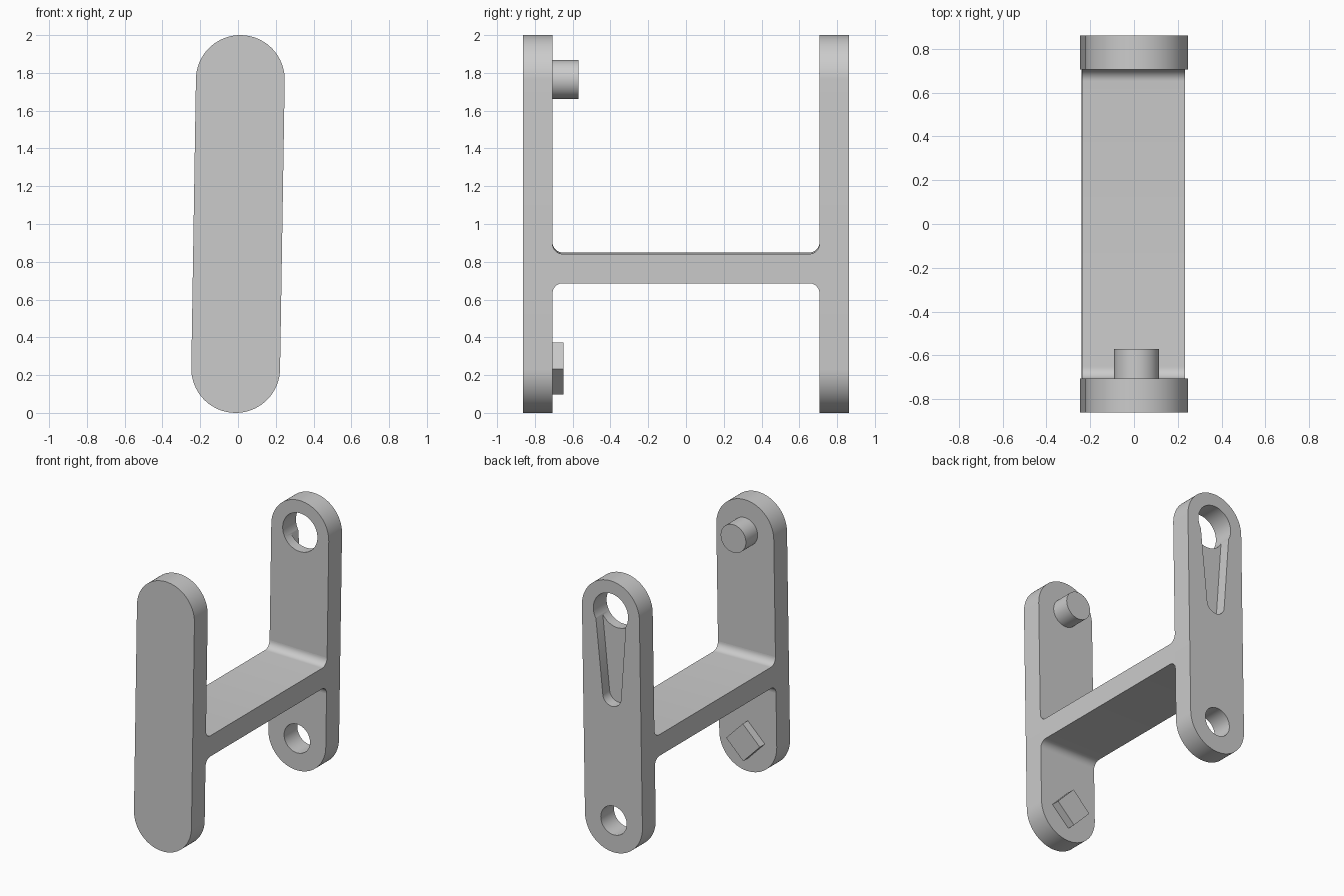
import bpy, bmesh
from math import sin, cos, pi, radians
from mathutils import Matrix, Vector

cube = bpy.data.objects.get("Cube")
if cube:
    bpy.data.objects.remove(cube, do_unlink=True)

grey = bpy.data.materials.new("plain grey")
grey.use_nodes = True
COLOR = (0.6, 0.6, 0.6, 1)
grey.diffuse_color = COLOR
grey.node_tree.nodes["Principled BSDF"].inputs["Base Color"].default_value = COLOR

# Everything is laid out upright around the centre, then leaned slightly sideways
LEAN = Matrix.Translation((0, 0, 1)) @ Matrix.Rotation(radians(0.92), 4, 'Y')
HALF, R = 0.765, 0.235          # plate end-arc centre height and radius
INNER, OUTER = 0.707, 0.862     # inner and outer plate faces


def arc(cx, cz, r, a0, a1, n):
    """Points on an arc, angles in degrees."""
    angles = [radians(a0 + (a1 - a0) * i / n) for i in range(n + 1)]
    return [(cx + r * cos(a), cz + r * sin(a)) for a in angles]


def circle(cz, r, n=64):
    return arc(0, cz, r, 0, 360, n)[:-1]


def prism(name, points, lo, hi, axis='Y'):
    """Extrude a flat outline along Y (outline in x, z) or X (outline in y, z)."""
    bm = bmesh.new()
    place = (lambda u, v, d: (u, d, v)) if axis == 'Y' else (lambda u, v, d: (d, u, v))
    face = bm.faces.new([bm.verts.new(place(u, v, lo)) for u, v in points])
    grown = bmesh.ops.extrude_face_region(bm, geom=[face])["geom"]
    moved = [g for g in grown if isinstance(g, bmesh.types.BMVert)]
    bmesh.ops.translate(bm, verts=moved, vec=Vector(place(0, 0, hi - lo)))
    bmesh.ops.recalc_face_normals(bm, faces=bm.faces)
    bm.transform(LEAN)
    mesh = bpy.data.meshes.new(name)
    bm.to_mesh(mesh)
    bm.free()
    mesh.materials.append(grey)
    obj = bpy.data.objects.new(name, mesh)
    bpy.context.collection.objects.link(obj)
    return obj


def activate(obj):
    bpy.ops.object.select_all(action='DESELECT')
    obj.select_set(True)
    bpy.context.view_layer.objects.active = obj


def cut(target, cutter):
    cutter.hide_render = True
    mod = target.modifiers.new("cut", 'BOOLEAN')
    mod.operation, mod.solver, mod.object = 'DIFFERENCE', 'EXACT', cutter
    activate(target)
    bpy.ops.object.modifier_apply(modifier=mod.name)
    bpy.data.objects.remove(cutter, do_unlink=True)


# Two round-ended side plates
stadium = arc(0, HALF, R, 0, 180, 40) + arc(0, -HALF, R, 180, 360, 40)
front_plate = prism("front_plate", stadium, -OUTER, -INNER)
back_plate = prism("back_plate", stadium, INNER, OUTER)

# Holes through the back plate, plus a tapered blind slot in its outer face
slot = [(0.125, HALF - 0.04)] + arc(0, HALF - 0.615, 0.075, 0, -180, 24) + [(-0.125, HALF - 0.04)]
cut(back_plate, prism("slot_cutter", slot, OUTER - 0.08, OUTER + 0.1))
cut(back_plate, prism("upper_hole_cutter", circle(HALF, 0.142), INNER - 0.1, OUTER + 0.1))
cut(back_plate, prism("lower_hole_cutter", circle(-HALF, 0.106), INNER - 0.1, OUTER + 0.1))

# Crossbar with filleted joints to both plates
TOP, BOTTOM, F = -0.155, -0.31, 0.055
edge = INNER - F
bar = (arc(edge, TOP + F, F, 0, -90, 10) + arc(-edge, TOP + F, F, -90, -180, 10)
       + arc(-edge, BOTTOM - F, F, 180, 90, 10) + arc(edge, BOTTOM - F, F, 90, 0, 10))
crossbar = prism("crossbar", bar, -R, R, 'X')

# Round pin and square peg on the inside of the front plate
pin = prism("round_pin", circle(HALF, 0.103), -INNER, -0.57)
peg = prism("square_peg", circle(-HALF, 0.138, 4), -INNER, -0.648)

for part in (front_plate, back_plate, crossbar, pin, peg):
    activate(part)
    bpy.ops.object.shade_smooth_by_angle(angle=radians(30))
